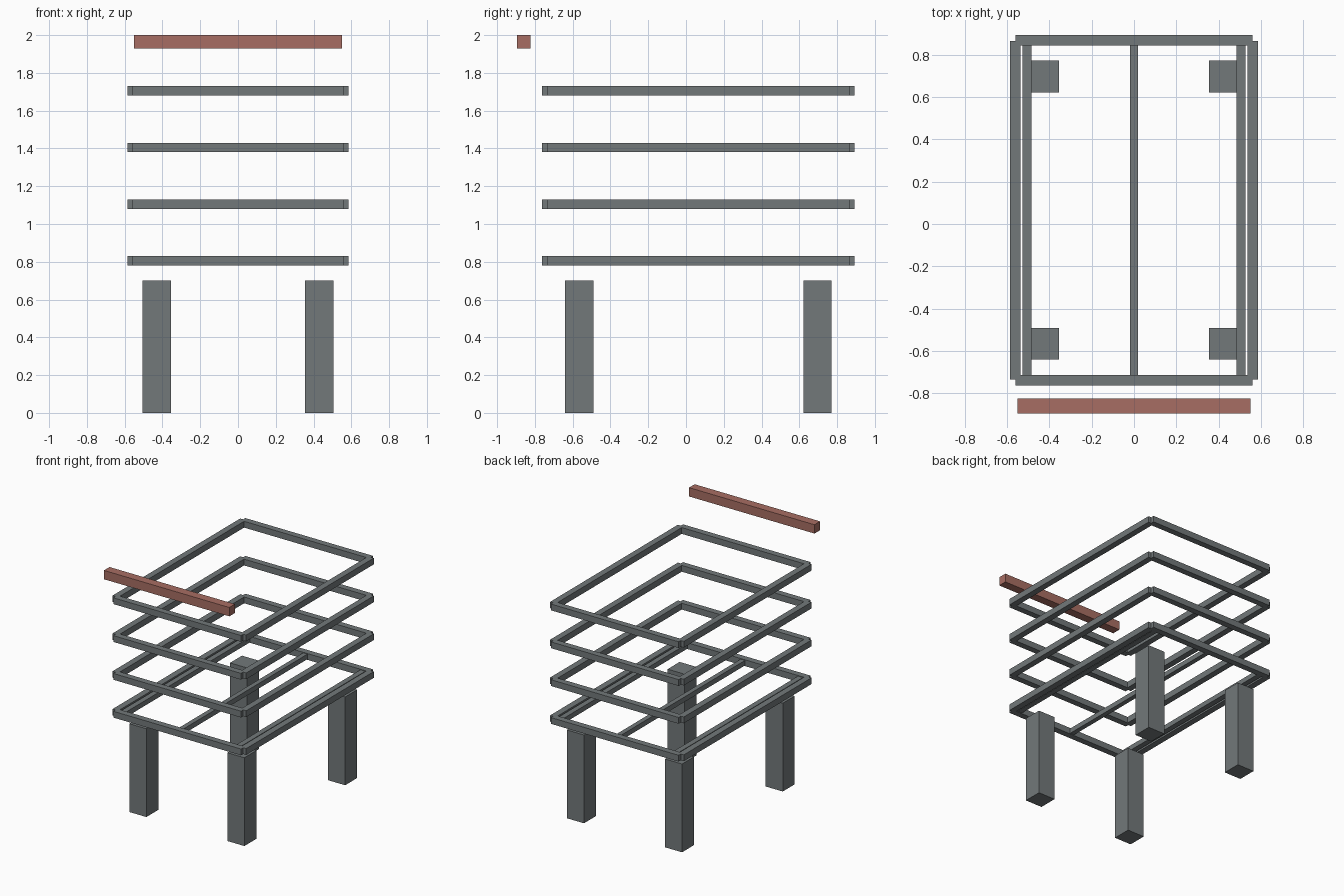
import bpy

if "Cube" in bpy.data.objects:
    bpy.data.objects.remove(bpy.data.objects["Cube"])

CY = 0.065  # middle of the bed frame along y


def material(name, colour):
    mat = bpy.data.materials.new(name)
    mat.diffuse_color = colour
    mat.use_nodes = True
    mat.node_tree.nodes["Principled BSDF"].inputs["Base Color"].default_value = mat.diffuse_color
    return mat


SLATE = material("slate_grey", (0.17, 0.19, 0.195, 1))
RED = material("reddish_brown", (0.39, 0.155, 0.125, 1))


def box(name, centre, size, mat=SLATE):
    bpy.ops.mesh.primitive_cube_add(size=1, location=centre)
    ob = bpy.context.object
    ob.name = name
    ob.scale = size
    bpy.ops.object.transform_apply(location=False, rotation=False, scale=True)
    ob.data.materials.append(mat)
    return ob


# Four stacked rail frames, bars overlapping at the corners
for level in range(4):
    z = 0.805 + 0.3 * level
    for s, side, end in ((-1, "left", "front"), (1, "right", "back")):
        box(f"{side}_rail_{level + 1}", (s * 0.561, CY, z), (0.05, 1.6, 0.05))
        box(f"{end}_rail_{level + 1}", (0, CY + s * 0.802, z), (1.12, 0.05, 0.05))

# Lengthwise slats in the lowest frame
for name, x, width in (("left", -0.505, 0.043), ("centre", 0, 0.038), ("right", 0.505, 0.043)):
    box(f"{name}_slat", (x, CY, 0.805), (width, 1.6, 0.04))

# Square legs
for sx, side in ((-1, "left"), (1, "right")):
    for sy, end in ((-1, "front"), (1, "back")):
        box(f"{end}_{side}_leg", (sx * 0.43, CY + sy * 0.631, 0.35), (0.15, 0.15, 0.7))

# Separate reddish crossbar, high at the front
box("front_crossbar", (0, -0.859, 1.965), (1.1, 0.07, 0.07), RED)
